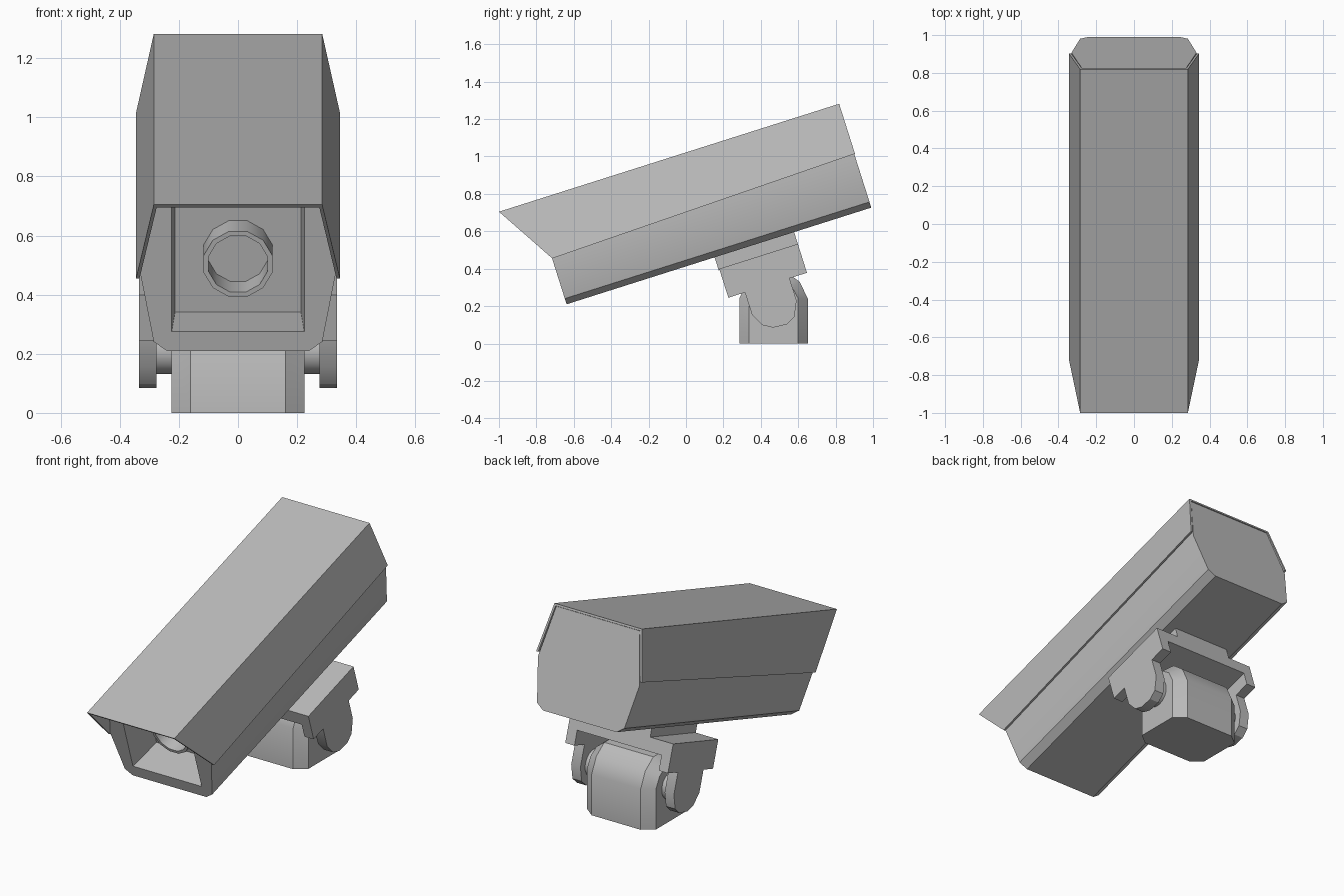
import bpy, bmesh, math
from mathutils import Matrix

if "Cube" in bpy.data.objects:
    bpy.data.objects.remove(bpy.data.objects["Cube"])

TILT = Matrix.Rotation(math.radians(17.6), 4, 'X')
LEVEL = Matrix.Identity(4)

grey = bpy.data.materials.new("housing grey")
grey.use_nodes = True
grey.diffuse_color = (0.5, 0.5, 0.5, 1)
grey.node_tree.nodes["Principled BSDF"].inputs["Base Color"].default_value = (0.5, 0.5, 0.5, 1)


def loft(name, sections, frame=LEVEL, caps=True, smooth=30):
    """Skin a row of matching closed sections into one object."""
    bm = bmesh.new()
    rings = [[bm.verts.new(p) for p in sec] for sec in sections]
    for a, b in zip(rings, rings[1:]):
        for i in range(len(a)):
            j = (i + 1) % len(a)
            bm.faces.new((a[i], a[j], b[j], b[i]))
    if caps:
        bm.faces.new(rings[0])
        bm.faces.new(rings[-1])
    bmesh.ops.recalc_face_normals(bm, faces=bm.faces)
    bm.transform(frame)
    mesh = bpy.data.meshes.new(name)
    bm.to_mesh(mesh)
    bm.free()
    mesh.materials.append(grey)
    ob = bpy.data.objects.new(name, mesh)
    bpy.context.collection.objects.link(ob)
    shade(ob, smooth)
    return ob


def shade(ob, angle):
    bpy.ops.object.select_all(action='DESELECT')
    ob.select_set(True)
    bpy.context.view_layer.objects.active = ob
    bpy.ops.object.shade_smooth_by_angle(angle=math.radians(angle))


def mirrored(half):
    """Close a right-hand outline with its mirror image."""
    return half + [(-x, t) for x, t in reversed(half)]


def rect(w, s, low, high):
    return [(-w, s, low), (w, s, low), (w, s, high), (-w, s, high)]


def box(name, w, s0, s1, low, high):
    return loft(name, [rect(w, s0, low, high), rect(w, s1, low, high)], TILT)


def circle(r, s, t, n=12):
    turn = 2 * math.pi / n
    return [(r * math.cos((i + .5) * turn), s, t + r * math.sin((i + .5) * turn))
            for i in range(n)]


# Camera housing with a tapered recess in its front
outline = mirrored([(.24, .393), (.285, .425), (.331, .67), (.272, .96)])
body = loft("camera_body", [[(x, s, t) for x, t in outline] for s in (-.545, 1.164)], TILT)
cutter = loft("recess_cutter", [rect(.227, -.6, .462, .93), rect(.213, -.33, .462, .92)], TILT)
cut = body.modifiers.new("recess", 'BOOLEAN')
cut.object = cutter
cut.solver = 'EXACT'
bpy.context.view_layer.objects.active = body
bpy.ops.object.modifier_apply(modifier=cut.name)
bpy.data.objects.remove(cutter)
shade(body, 45)

# Lens tube standing on the recess floor
loft("lens_tube", [circle(.12, -.32, .671), circle(.12, -.45, .671),
                   circle(.103, -.45, .671), circle(.103, -.32, .671)],
     TILT, caps=False, smooth=35)

# Sun hood: thin folded shell with a slanted front edge
front, back = [], []
for x, t, drop in ((.345, .65, .044), (.285, .974, 0), (-.285, .974, 0), (-.345, .65, .044),
                   (-.333, .65, .044), (-.275, .962, 0), (.275, .962, 0), (.333, .65, .044)):
    front.append((x, -.74 + .605 * (.974 - t), t))
    back.append((x, 1.168, t + drop))
loft("sun_hood", [front, back], TILT)

# Mounting plate and yoke
box("mounting_plate", .185, .285, .731, .32, .4)
box("yoke_bar", .335, .29, .731, .25, .327)

ear = [(.29, .327), (.29, .165), (.383, .165), (.383, .04), (.42, -.03), (.47, -.06),
       (.545, -.065), (.595, -.04), (.633, .04), (.633, .165), (.731, .165), (.731, .327)]
for side, label in ((1, "left"), (-1, "right")):
    loft(label + "_yoke_ear", [[(side * x, s, t) for s, t in ear] for x in (.275, .335)], TILT)

# Pivot pin through the stand
loft("pivot_pin", [circle(.08, -.3, .21, 16), circle(.08, .3, .21, 16)],
     Matrix.Translation((0, .468, 0)) @ Matrix.Rotation(-math.pi / 2, 4, 'Z'), smooth=35)

# Stand with rounded top and chamfered sides
wide = mirrored([(.183, 0), (.183, .24), (.14, .33), (.065, .385)])
narrow = mirrored([(.132, 0), (.132, .24), (.1, .3), (.045, .335)])
loft("stand", [[(x, .468 + y, z) for y, z in shape]
               for x, shape in ((-.225, narrow), (-.16, wide), (.16, wide), (.225, narrow))],
     smooth=35)
